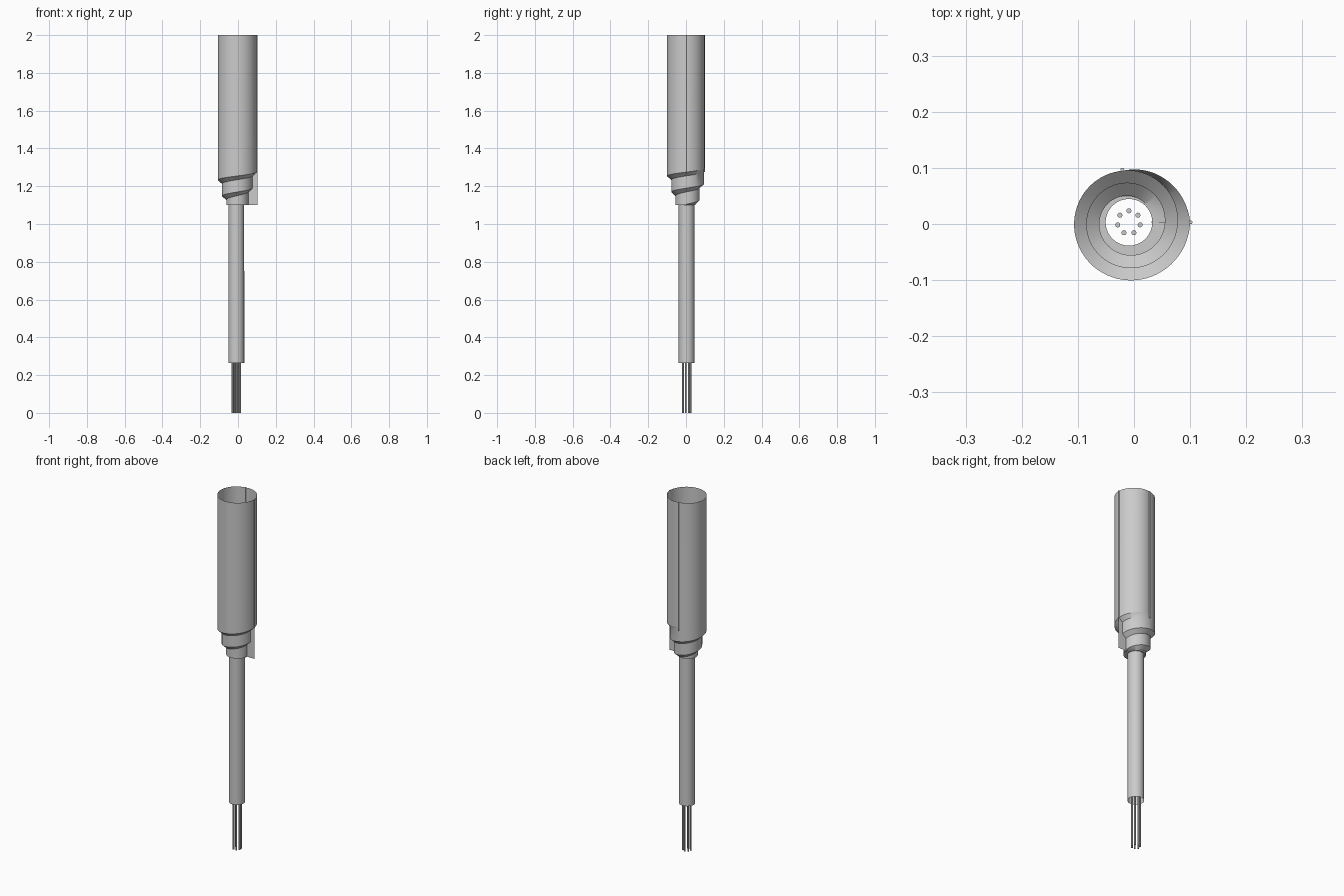
import bpy, bmesh
from math import pi, cos, sin

if "Cube" in bpy.data.objects:
    bpy.data.objects.remove(bpy.data.objects["Cube"])

CX, CY = -0.009, 0.003          # axis of the spiral and thin tube
SEG = 64
T0 = -0.27                      # where the spiral sheet starts (in turns)
BASE = 1.10


def finish(name, bm, angle=0.6):
    bmesh.ops.remove_doubles(bm, verts=bm.verts, dist=1e-5)
    bmesh.ops.recalc_face_normals(bm, faces=bm.faces)
    me = bpy.data.meshes.new(name)
    bm.to_mesh(me)
    bm.free()
    ob = bpy.data.objects.new(name, me)
    bpy.context.collection.objects.link(ob)
    bpy.ops.object.select_all(action='DESELECT')
    ob.select_set(True)
    bpy.context.view_layer.objects.active = ob
    bpy.ops.object.shade_smooth_by_angle(angle=angle)
    return ob


def radius(t):
    if t < 0:                   # closing panel bulges back out to the start radius
        return 0.109 + (0.109 - 0.0225 * (1 + T0) - 0.109) * (t / T0)
    return 0.109 - 0.0225 * t


def height(t):
    return 1.275 - 0.085 * t


def point(t, r, z):
    a = -2 * pi * t
    return (CX + r * cos(a), CY + r * sin(a), max(z, BASE))


def strip(bm, t0, t1, lower, upper):
    n = max(2, round((t1 - t0) * SEG))
    prev = None
    for i in range(n + 1):
        t = t0 + (t1 - t0) * i / n
        pair = [bm.verts.new(point(t, *lower(t))), bm.verts.new(point(t, *upper(t)))]
        if prev:
            bm.faces.new((prev[0], pair[0], pair[1], prev[1]))
        prev = pair


def cylinder(name, x, y, r, z0, z1, n, cap):
    bm = bmesh.new()
    bmesh.ops.create_cone(bm, cap_ends=cap, segments=n, radius1=r, radius2=r, depth=z1 - z0)
    bmesh.ops.translate(bm, verts=bm.verts, vec=(x, y, (z0 + z1) / 2))
    return finish(name, bm)


# Wide open sleeve with a helical lower edge
bm = bmesh.new()
for a, b in ((T0, 0), (0, 1 + T0)):
    strip(bm, a, b, lambda t: (radius(t), height(t)), lambda t: (radius(t), 2.0))
finish("sleeve", bm)

# Spiral taper: sloped ledges and short walls winding inward
bm = bmesh.new()
for a, b in ((T0, 0), (0, 2)):
    strip(bm, a, b, lambda t: (radius(t + 1), height(t) - 0.02),
          lambda t: (radius(t), height(t)))
    strip(bm, a, b, lambda t: (radius(t + 1), height(t + 1)),
          lambda t: (radius(t + 1), height(t) - 0.02))
# Bottom ring joining the taper to the thin tube
strip(bm, 1, 2, lambda t: (0.0415, BASE), lambda t: (radius(t + 1), BASE))
finish("spiral_taper", bm)

# Flat fin where the spiral starts
bm = bmesh.new()
bm.faces.new([bm.verts.new(point(0, r, z)) for r, z in
              ((0.058, BASE), (0.111, BASE), (0.111, 1.275), (0.058, 1.275))])
finish("fin", bm)

# Vertical ribs on the sleeve and thin tube
for name, t, r, z0, z1, w in (("sleeve_rib_right", 0, 0.110, 1.275, 2.0, 0.0035),
                              ("sleeve_rib_back", T0, 0.0945, 1.275, 2.0, 0.0035),
                              ("tube_rib", 0, 0.0415, 0.265, 0.75, 0.0015)):
    x, y, _ = point(t, r, 0)
    cylinder(name, x, y, w, z0, z1, 8, True)

# Thin open tube
cylinder("thin_tube", CX, CY, 0.0415, 0.265, BASE, 48, False)

# Ring of seven strands
for i in range(7):
    a = pi / 2 + 2 * pi * i / 7
    cylinder(f"strand_{i + 1}", CX + 0.0205 * cos(a), CY + 0.0205 * sin(a),
             0.0045, 0, 0.29, 12, True)
